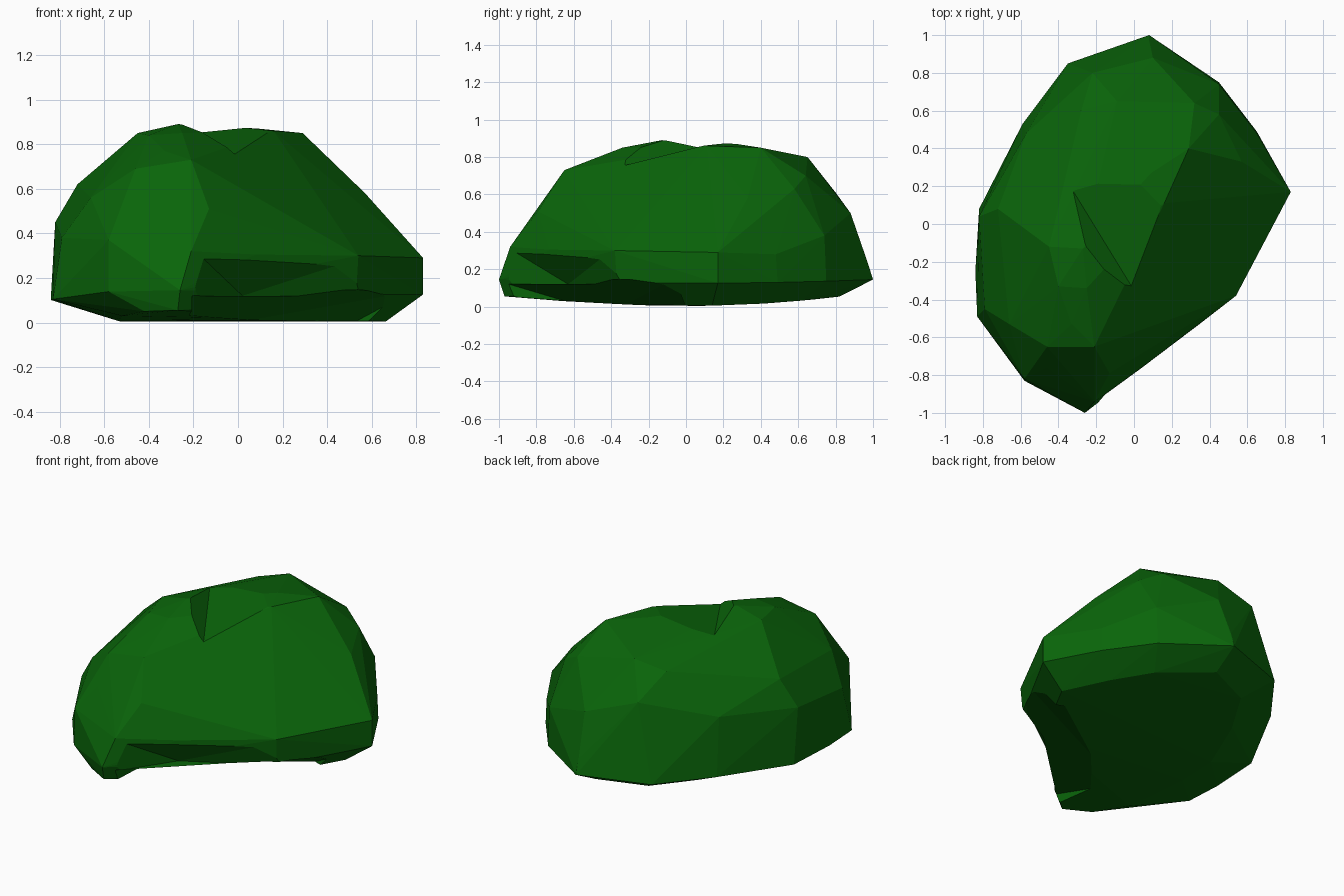
import bpy, bmesh

if "Cube" in bpy.data.objects:
    bpy.data.objects.remove(bpy.data.objects["Cube"])

green = bpy.data.materials.new("leaf green")
green.diffuse_color = (0.003, 0.13, 0.003, 1)
green.use_nodes = True
green.node_tree.nodes["Principled BSDF"].inputs["Base Color"].default_value = green.diffuse_color


def hull(name, points):
    """Flat-faced convex solid around the given points."""
    bm = bmesh.new()
    for p in points:
        bm.verts.new(p)
    res = bmesh.ops.convex_hull(bm, input=bm.verts)
    loose = {g for g in res["geom_interior"] + res["geom_unused"]
             if isinstance(g, bmesh.types.BMVert)}
    bmesh.ops.delete(bm, geom=list(loose), context='VERTS')
    bmesh.ops.recalc_face_normals(bm, faces=bm.faces)
    me = bpy.data.meshes.new(name)
    bm.to_mesh(me)
    bm.free()
    me.materials.append(green)
    ob = bpy.data.objects.new(name, me)
    bpy.context.collection.objects.link(ob)
    return ob


def carve(target, points):
    """Cut the hull of the points out of the target."""
    cutter = hull("cutter", points)
    cutter.hide_render = True
    mod = target.modifiers.new("carve", 'BOOLEAN')
    mod.operation = 'DIFFERENCE'
    mod.solver = 'EXACT'
    mod.object = cutter
    bpy.context.view_layer.objects.active = target
    target.select_set(True)
    bpy.ops.object.modifier_apply(modifier=mod.name)
    bpy.data.objects.remove(cutter)


# widest outline near the ground
footprint = [(.08, 1.0), (.45, .75), (.65, .49), (.83, .17), (.53, -.37),
             (.06, -.71), (-.26, -1.0), (-.58, -.83), (-.83, -.49),
             (-.84, -.25), (-.82, .08), (-.59, .53), (-.35, .85)]
skirt = [(x, y, .125 + .02 * y * y - (.025 if x < -.7 else 0))
         for x, y in footprint]
# tucked-in underside, pulled further in on the left
underside = [(x * (.8 if x > 0 else .64), y * .82, .004 + .05 * y * y)
             for x, y in footprint if y > -.5]
underside += [(-.27, -.97, .055), (-.42, -.88, .05), (-.52, -.66, .03)]

# upper edge of the upright band on the front right
band = [(.83, .17, .29), (.65, .48, .28), (.54, -.38, .30),
        (.08, -.73, .305), (-.21, -.94, .32)]
# front lump
front = [(-.13, -.79, .51), (-.21, -.65, .73), (-.46, -.76, .52),
         (-.46, -.65, .69), (-.58, -.82, .37), (-.33, -.53, .77),
         (-.66, -.53, .56), (-.79, -.45, .38), (-.25, -.34, .85),
         (-.40, -.33, .84), (-.27, -.13, .89), (-.45, -.12, .85),
         (-.82, .04, .45), (-.72, .08, .62)]
# back lump
back = [(.16, .11, .86), (.09, .27, .87), (.29, .40, .85), (.57, .33, .58),
        (.45, .58, .63), (.32, .64, .70), (-.09, .65, .80), (-.28, .60, .75),
        (-.22, .80, .61), (.10, .88, .50), (.08, .97, .24), (-.57, .48, .49),
        (.45, .74, .38)]
bush = hull("bush", skirt + underside + band + front + back)

# cleft between the two lumps: steep left wall, gentle right wall
cleft = []
for x, y, z in [(.03, -.40, .745), (-.35, .22, .835)]:
    cleft += [(x, y, z), (x - .17, y - .10, z + .2),
              (x + .43, y + .26, z + .10), (x + .43, y + .26, z + .4)]
carve(bush, cleft)

# overhang of the band on the front right
carve(bush, [(-.19, -.96, .32), (.58, -.40, .30), (-.23, -1.0, .12),
             (.02, -.63, .12), (.53, -.35, .12),
             (.3, -.9, .31), (.3, -.9, .12)])

# hollow under the front right edge
hollow = []
for x, y, z in [(-.20, -1.08, .16), (.60, -.46, .155), (.78, -.08, .14),
                (-.22, -.63, .025), (0, -.34, .002), (.52, .02, 0)]:
    hollow += [(x, y, z), (x, y, -.3)]
carve(bush, hollow)
